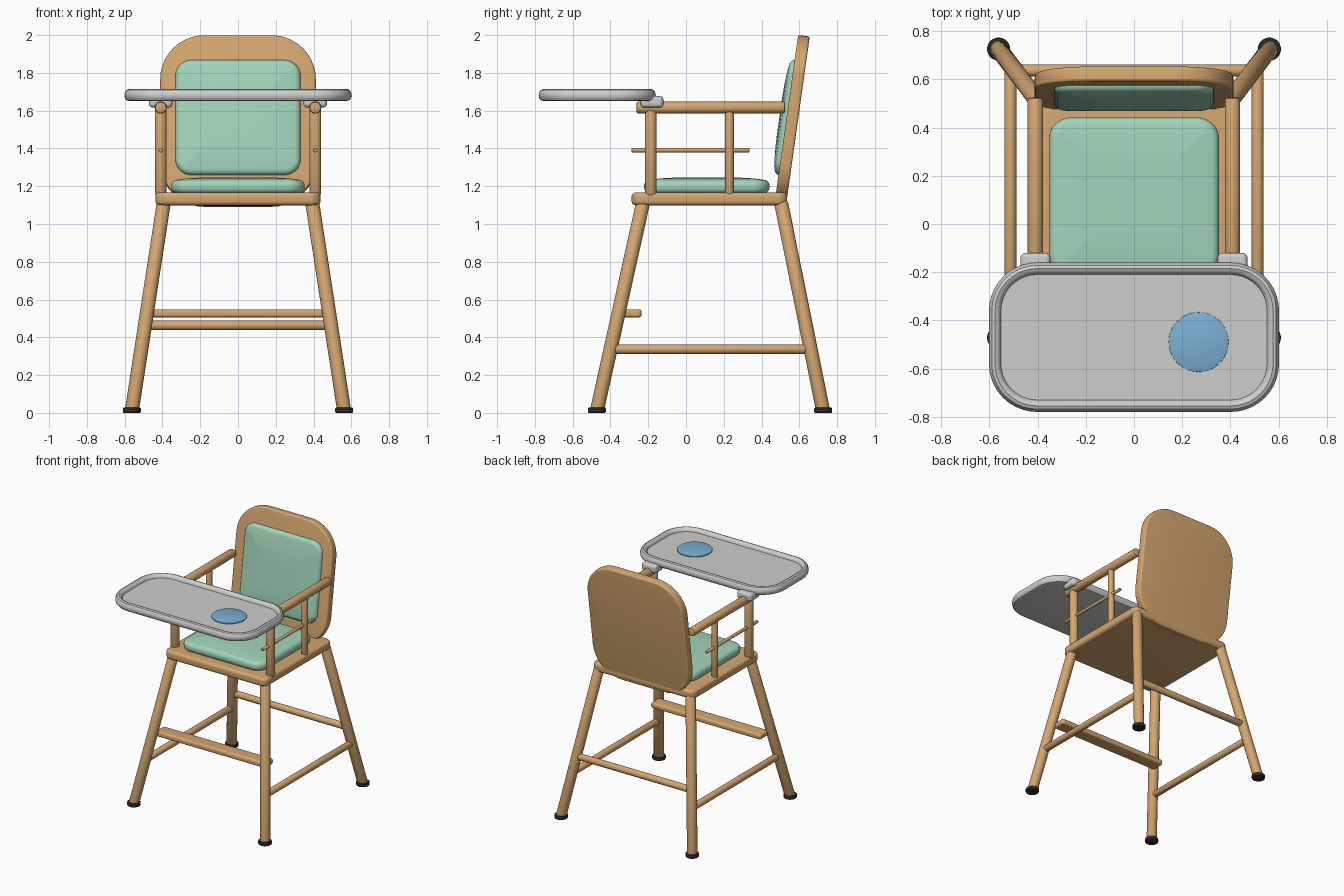
import bpy, bmesh, math
from mathutils import Vector, Matrix

if "Cube" in bpy.data.objects:
    bpy.data.objects.remove(bpy.data.objects["Cube"])


def material(name, rgb):
    m = bpy.data.materials.new(name)
    m.diffuse_color = (*rgb, 1)
    m.use_nodes = True
    m.node_tree.nodes["Principled BSDF"].inputs["Base Color"].default_value = m.diffuse_color
    return m


WOOD = material("warm wood", (0.66, 0.38, 0.16))
MINT = material("mint fabric", (0.36, 0.66, 0.49))
GREY = material("light grey plastic", (0.61, 0.61, 0.60))
BLUE = material("blue", (0.20, 0.43, 0.66))
DARK = material("dark rubber", (0.022, 0.024, 0.028))


def skin(name, loops, mat, matrix):
    """Bridge equal closed loops, cap both ends, smooth shallow edges."""
    bm = bmesh.new()
    rings = [[bm.verts.new(p) for p in loop] for loop in loops]
    n = len(rings[0])
    for a, b in zip(rings, rings[1:]):
        for i in range(n):
            j = (i + 1) % n
            bm.faces.new((a[i], a[j], b[j], b[i]))
    bm.faces.new(rings[0][::-1])
    bm.faces.new(rings[-1])
    bmesh.ops.recalc_face_normals(bm, faces=bm.faces)
    for f in bm.faces:
        f.smooth = True
    for e in bm.edges:
        e.smooth = e.calc_face_angle(0) < math.radians(35)
    me = bpy.data.meshes.new(name)
    bm.to_mesh(me)
    bm.free()
    me.materials.append(mat)
    ob = bpy.data.objects.new(name, me)
    ob.matrix_world = matrix
    bpy.context.collection.objects.link(ob)
    return ob


def rounded_rect(hx, hy, r, z, steps=10):
    pts = []
    for q, (sx, sy) in enumerate(((1, 1), (-1, 1), (-1, -1), (1, -1))):
        for k in range(steps + 1):
            a = math.pi / 2 * (q + k / steps)
            pts.append((sx * (hx - r) + r * math.cos(a), sy * (hy - r) + r * math.sin(a), z))
    return pts


def panel(name, hx, hy, r, profile, mat, matrix):
    """Rounded rectangle swept through (inset, height) pairs."""
    return skin(name, [rounded_rect(hx - i, hy - i, max(r - i, 0.004), z) for i, z in profile], mat, matrix)


def edge_profile(t, b, dome=0.0, steps=5):
    """Slab of thickness t with edge radius b and an optional domed top."""
    low, top = [], []
    for k in range(steps + 1):
        a = math.pi / 2 * k / steps
        low.append((b * (1 - math.sin(a)), -t / 2 + b * (1 - math.cos(a))))
        top.append((b * (1 - math.cos(a)), t / 2 - dome - b * (1 - math.sin(a))))
    if dome:
        top += [(b + 0.05, t / 2 - dome * 0.45), (b + 0.12, t / 2 - dome * 0.1), (b + 0.18, t / 2)]
    return low + top


def rod(name, a, b, r, mat=WOOD, bevel=0.012, sides=28):
    a, b = Vector(a), Vector(b)
    d = b - a
    prof = [(0, r - bevel), (bevel * 0.3, r - bevel * 0.3), (bevel, r),
            (d.length - bevel, r), (d.length - bevel * 0.3, r - bevel * 0.3), (d.length, r - bevel)]
    loops = [[(q * math.cos(2 * math.pi * i / sides), q * math.sin(2 * math.pi * i / sides), z)
              for i in range(sides)] for z, q in prof]
    return skin(name, loops, mat, Matrix.Translation(a) @ d.to_track_quat('Z', 'Y').to_matrix().to_4x4())


T = Matrix.Translation

# seat board and cushion
panel("seat", 0.437, 0.412, 0.05, edge_profile(0.068, 0.022), WOOD, T((0, 0.124, 1.133)))
panel("seat_cushion", 0.353, 0.332, 0.09, edge_profile(0.085, 0.032, 0.012), MINT, T((0, 0.11, 1.204)))

# leaning backrest and its cushion (local z points forward)
lean = Matrix.Rotation(math.radians(-8), 4, 'X') @ Matrix.Rotation(math.radians(90), 4, 'X')
panel("backrest", 0.412, 0.456, 0.235, edge_profile(0.062, 0.012), WOOD, T((0, 0.561, 1.545)) @ lean)
panel("back_cushion", 0.332, 0.308, 0.085, edge_profile(0.085, 0.032, 0.012), MINT, T((0, 0.537, 1.563)) @ lean)

for s, side in ((-1, "left"), (1, "right")):
    # splayed legs with rubber feet
    for label, y0, y1 in (("front", -0.226, -0.472), ("rear", 0.502, 0.726)):
        rod(f"{side}_{label}_leg", (s * 0.392, y0, 1.12), (s * 0.562, y1, 0.01), 0.037)
        rod(f"{side}_{label}_foot", (s * 0.562, y1, 0), (s * 0.562, y1, 0.028), 0.048, DARK, 0.006)
    # side stretcher
    rod(f"{side}_stretcher", (s * 0.513, -0.40, 0.337), (s * 0.513, 0.66, 0.337), 0.025)
    # armrest, its posts and the thin guard rod
    x = s * 0.409
    rod(f"{side}_armrest", (x, -0.263, 1.616), (x, 0.525, 1.616), 0.032)
    rod(f"{side}_front_post", (x, -0.187, 1.15), (x, -0.187, 1.61), 0.031)
    rod(f"{side}_middle_post", (x, 0.23, 1.15), (x, 0.23, 1.61), 0.023)
    rod(f"{side}_guard_rod", (x, -0.288, 1.391), (x, 0.335, 1.391), 0.012, bevel=0.004)
    # tray bracket
    panel(f"{side}_tray_bracket", 0.062, 0.06, 0.022, edge_profile(0.06, 0.018), GREY, T((x, -0.18, 1.647)))

# rear stretcher and footrest
rod("rear_stretcher", (-0.492, 0.637, 0.463), (0.492, 0.637, 0.463), 0.025)
panel("footrest", 0.472, 0.053, 0.02, edge_profile(0.042, 0.014), WOOD, T((0, -0.288, 0.527)))

# tray with raised rim, and the round cup spot
rim = [(0.03, 1.65), (0.012, 1.655), (0.003, 1.666), (0, 1.682), (0.004, 1.698), (0.012, 1.71),
       (0.025, 1.715), (0.038, 1.71), (0.046, 1.70), (0.05, 1.688)]
panel("tray", 0.602, 0.31, 0.2, rim, GREY, T((0, -0.47, 0)))
rod("cup_spot", (0.268, -0.49, 1.686), (0.268, -0.49, 1.695), 0.124, BLUE, 0.002, 48)
